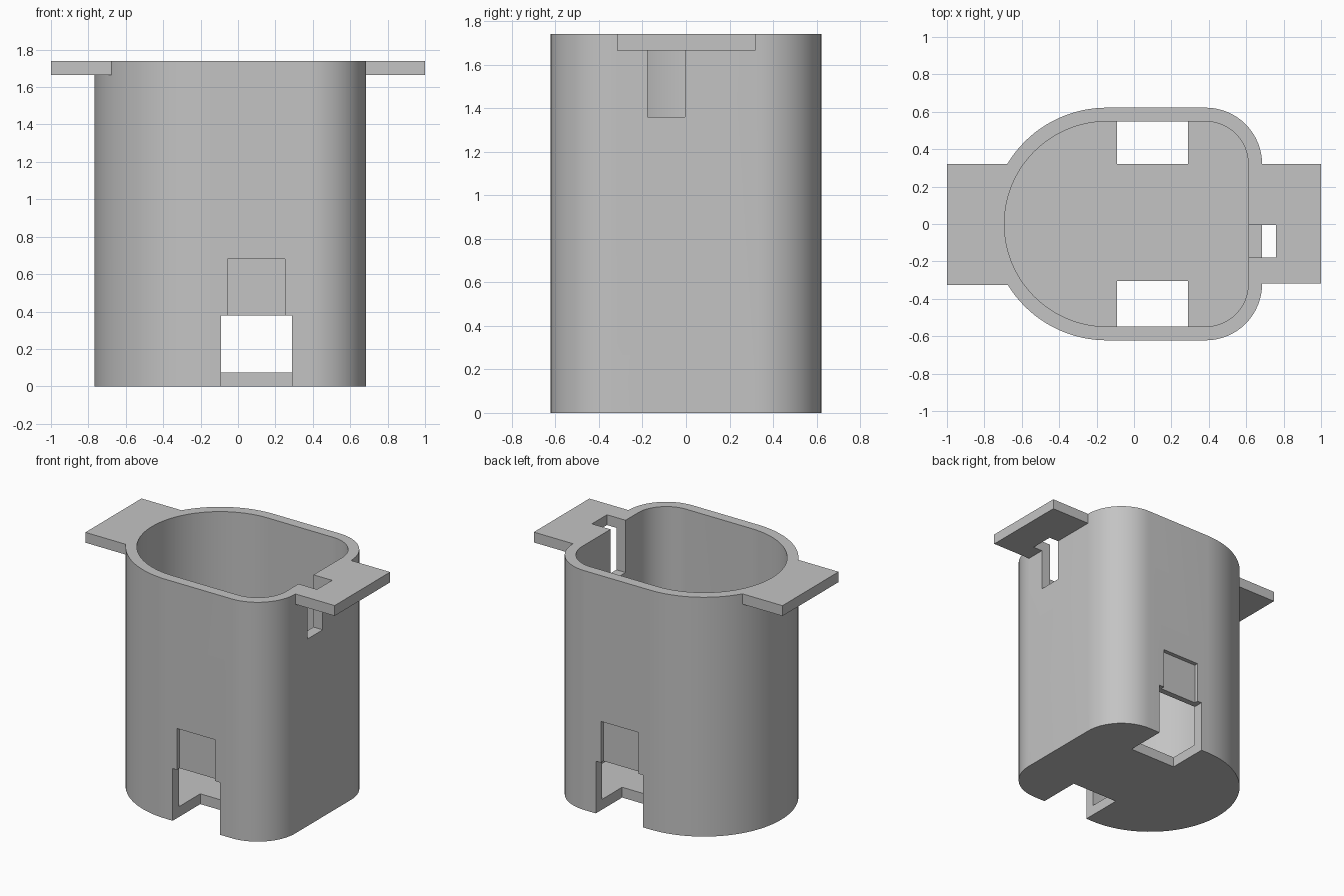
import bpy
import bmesh
from math import sin, cos, pi, radians

if "Cube" in bpy.data.objects:
    bpy.data.objects.remove(bpy.data.objects["Cube"], do_unlink=True)

HEIGHT = 1.74
FLOOR = 0.075
WALL = 0.074
TAB_BOTTOM = 1.665

grey = bpy.data.materials.new("plain grey")
grey.use_nodes = True
colour = (0.55, 0.55, 0.55, 1)
grey.diffuse_color = colour
grey.node_tree.nodes["Principled BSDF"].inputs["Base Color"].default_value = colour


def prism(name, outline, z0, z1):
    """Extrude a counter-clockwise outline from z0 to z1."""
    bm = bmesh.new()
    base = bm.faces.new([bm.verts.new((x, y, z0)) for x, y in outline])
    top = bmesh.ops.extrude_face_region(bm, geom=[base])["geom"]
    verts = [v for v in top if isinstance(v, bmesh.types.BMVert)]
    bmesh.ops.translate(bm, verts=verts, vec=(0, 0, z1 - z0))
    bmesh.ops.recalc_face_normals(bm, faces=bm.faces)
    mesh = bpy.data.meshes.new(name)
    bm.to_mesh(mesh)
    bm.free()
    mesh.materials.append(grey)
    obj = bpy.data.objects.new(name, mesh)
    bpy.context.collection.objects.link(obj)
    return obj


def box(name, x0, x1, y0, y1, z0, z1):
    return prism(name, [(x0, y0), (x1, y0), (x1, y1), (x0, y1)], z0, z1)


def arc(cx, cy, r, start, end, steps):
    angles = [radians(start + (end - start) * i / steps) for i in range(steps + 1)]
    return [(cx + r * cos(a), cy + r * sin(a)) for a in angles]


def cup_outline(inset):
    """Half-round on the right-hand side, rounded corners on the left."""
    r = 0.302 - inset
    return (arc(0.383, -0.32, r, -90, 0, 16)
            + arc(0.383, 0.32, r, 0, 90, 16)
            + arc(-0.145, 0, 0.622 - inset, 90, 270, 56))


def combine(target, tool, operation):
    tool.hide_render = True
    mod = target.modifiers.new(tool.name, "BOOLEAN")
    mod.operation = operation
    mod.solver = "EXACT"
    mod.object = tool
    bpy.context.view_layer.objects.active = target
    bpy.ops.object.modifier_apply(modifier=mod.name)
    bpy.data.objects.remove(tool, do_unlink=True)


# Solid shell with a mounting tab at each end of the rim
body = prism("cup_body", cup_outline(0), 0, HEIGHT)
combine(body, box("right_tab", -1, -0.5, -0.325, 0.32, TAB_BOTTOM, HEIGHT), "UNION")
combine(body, box("left_tab", 0.5, 1, -0.318, 0.32, TAB_BOTTOM, HEIGHT), "UNION")

# Hollow interior above the floor
combine(body, prism("cavity", cup_outline(WALL), FLOOR, HEIGHT + 0.1), "DIFFERENCE")

# Notch through the left wall and its tab
combine(body, box("notch", 0.55, 0.76, -0.178, -0.005, 1.36, HEIGHT + 0.1), "DIFFERENCE")

# Floor slots and the shallow recesses above them, front and back
for side, inner in ((-1, 0.305), (1, 0.32)):
    y0, y1 = sorted((side * inner, side * 0.8))
    combine(body, box("floor_slot", -0.09, 0.29, y0, y1, -0.1, 0.38), "DIFFERENCE")
    y0, y1 = sorted((side * 0.592, side * 0.8))
    combine(body, box("recess", -0.055, 0.25, y0, y1, 0.3, 0.68), "DIFFERENCE")

bpy.ops.object.select_all(action="DESELECT")
body.select_set(True)
bpy.context.view_layer.objects.active = body
bpy.ops.object.shade_smooth_by_angle(angle=pi / 6)
